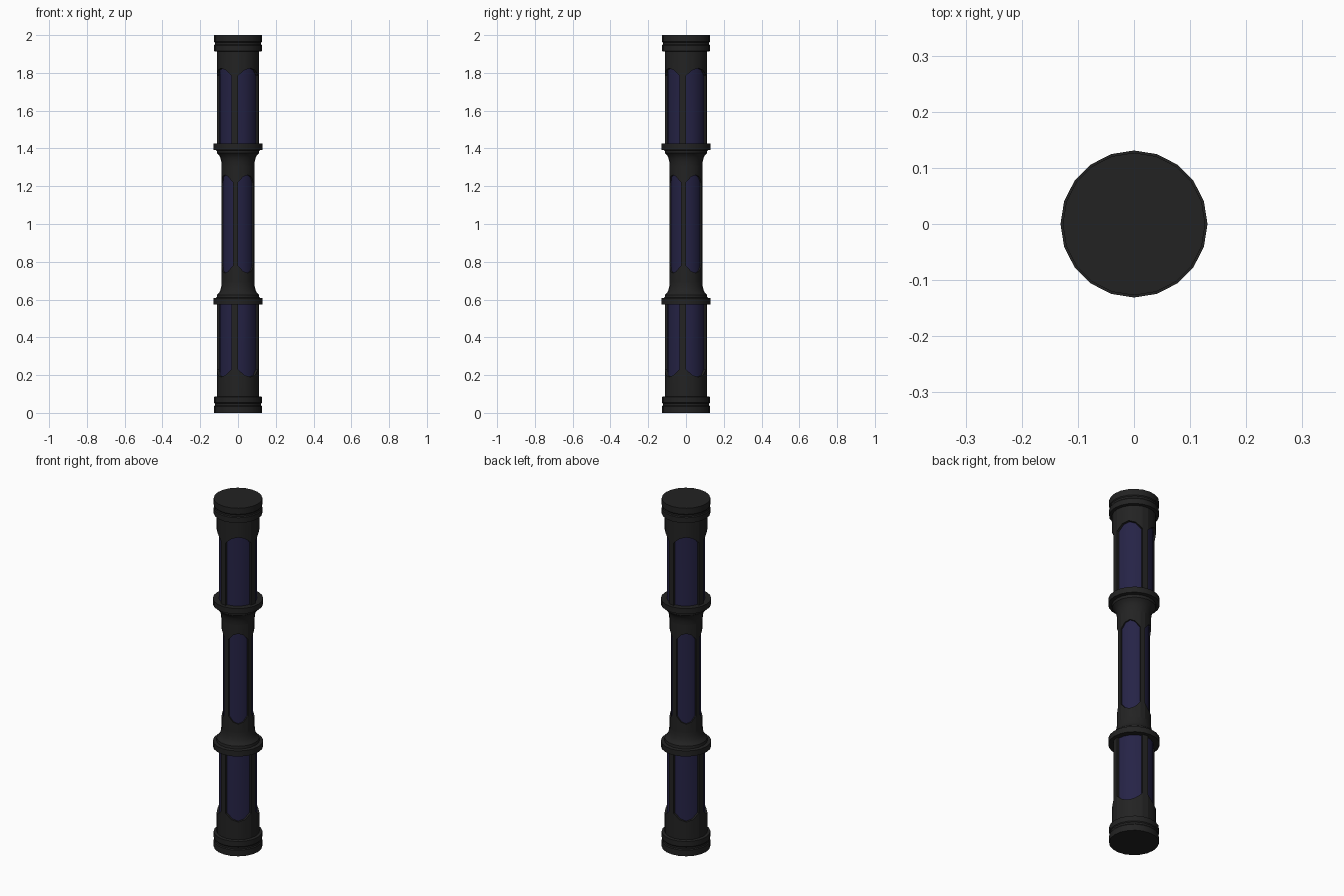
import bpy, bmesh, math
from mathutils import Vector

if "Cube" in bpy.data.objects:
    bpy.data.objects.remove(bpy.data.objects["Cube"])

N = 20  # sides


def material(name, rgb):
    m = bpy.data.materials.new(name)
    m.diffuse_color = (*rgb, 1)
    m.use_nodes = True
    m.node_tree.nodes["Principled BSDF"].inputs["Base Color"].default_value = m.diffuse_color
    return m


DARK = material("charcoal metal", (0.0165, 0.0165, 0.0165))
NAVY = material("navy panel", (0.019, 0.017, 0.062))


def pt(i, r, z):
    a = 2 * math.pi * i / N
    return Vector((r * math.cos(a), r * math.sin(a), z))


def finish(bm, name, mat, recalc=False):
    bmesh.ops.remove_doubles(bm, verts=bm.verts, dist=1e-5)
    if recalc:
        bmesh.ops.recalc_face_normals(bm, faces=bm.faces)
    me = bpy.data.meshes.new(name)
    bm.to_mesh(me)
    bm.free()
    me.materials.append(mat)
    ob = bpy.data.objects.new(name, me)
    bpy.context.collection.objects.link(ob)
    bpy.ops.object.select_all(action='DESELECT')
    ob.select_set(True)
    bpy.context.view_layer.objects.active = ob
    bpy.ops.object.shade_smooth_by_angle(angle=math.radians(25))


def quad(bm, *pts):
    bm.faces.new([bm.verts.new(p) for p in pts])


def lathe(name, prof, flip=False):
    """Closed turned part; flip mirrors it about mid height."""
    if flip:
        prof = [(r, 2 - z) for r, z in reversed(prof)]
    bm = bmesh.new()
    for (r0, z0), (r1, z1) in zip(prof, prof[1:]):
        for i in range(N):
            quad(bm, pt(i, r0, z0), pt(i + 1, r0, z0), pt(i + 1, r1, z1), pt(i, r1, z1))
    for r, z in (prof[0], prof[-1]):
        bm.faces.new([bm.verts.new(pt(i, r, z)) for i in range(N)])
    finish(bm, name, DARK, True)


ARCH = (0.04, 0.01, 0.0, 0.01, 0.04)


def windowed(name, z0, z1, ro, ri, lo, hi, arch_lo=True, arch_hi=True):
    """Tube with four recessed panels, each four facets wide, and ribs one facet wide."""
    shell, panel = bmesh.new(), bmesh.new()
    for i in range(N):
        k = i % 5
        if k == 4:  # rib with its two side walls
            quad(shell, pt(i, ro, z0), pt(i + 1, ro, z0), pt(i + 1, ro, z1), pt(i, ro, z1))
            quad(shell, pt(i, ri, z0), pt(i, ro, z0), pt(i, ro, z1), pt(i, ri, z1))
            quad(shell, pt(i + 1, ro, z0), pt(i + 1, ri, z0), pt(i + 1, ri, z1), pt(i + 1, ro, z1))
            continue
        la, lb = (lo + ARCH[k + j] * arch_lo for j in (0, 1))
        ha, hb = (hi - ARCH[k + j] * arch_hi for j in (0, 1))
        quad(panel, pt(i, ri, la), pt(i + 1, ri, lb), pt(i + 1, ri, hb), pt(i, ri, ha))
        # shell below and above the panel, with lips
        if arch_lo:
            quad(shell, pt(i, ro, z0), pt(i + 1, ro, z0), pt(i + 1, ro, lb), pt(i, ro, la))
            quad(shell, pt(i, ro, la), pt(i + 1, ro, lb), pt(i + 1, ri, lb), pt(i, ri, la))
        if arch_hi:
            quad(shell, pt(i, ro, ha), pt(i + 1, ro, hb), pt(i + 1, ro, z1), pt(i, ro, z1))
            quad(shell, pt(i, ri, ha), pt(i + 1, ri, hb), pt(i + 1, ro, hb), pt(i, ro, ha))
    finish(shell, name + "_shell", DARK)
    finish(panel, name + "_panels", NAVY)


CAP = [(0.127, 0), (0.127, 0.035), (0.123, 0.04), (0.123, 0.05),
       (0.127, 0.055), (0.127, 0.085), (0.113, 0.088)]
RING = [(0.09, 0.575), (0.131, 0.575), (0.131, 0.607), (0.113, 0.61), (0.111, 0.625),
        (0.101, 0.635), (0.093, 0.65), (0.088, 0.672), (0.087, 0.69)]
for label, flip in (("lower", False), ("upper", True)):
    lathe(label + "_end_cap", CAP, flip)
    lathe(label + "_collar_ring", RING, flip)

# Three panelled sections
windowed("lower_section", 0.08, 0.58, 0.112, 0.099, 0.19, 0.58, True, False)
windowed("middle_section", 0.68, 1.32, 0.087, 0.079, 0.74, 1.26)
windowed("upper_section", 1.42, 1.92, 0.112, 0.099, 1.42, 1.825, False, True)
